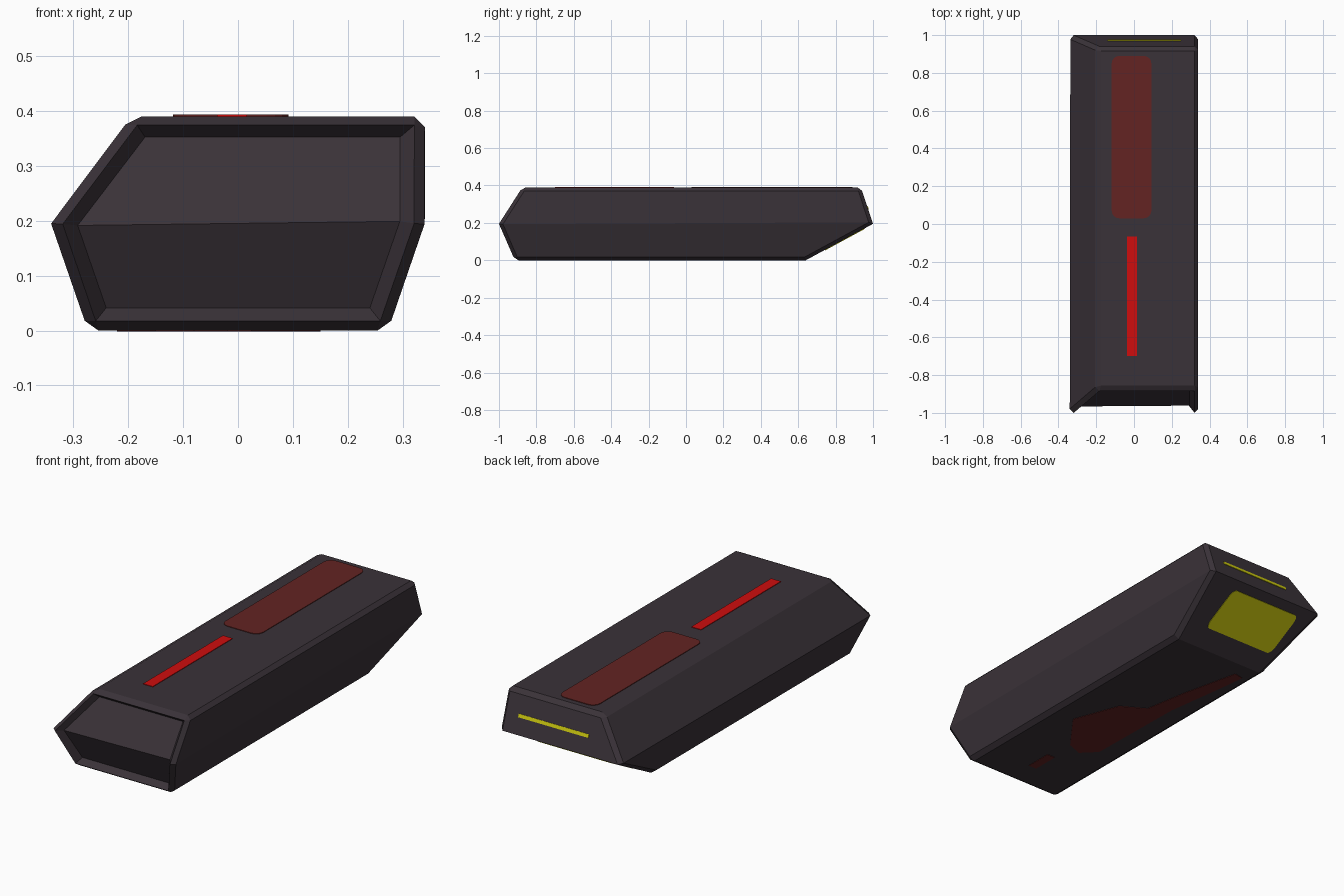
import bpy, bmesh, math
from mathutils import Vector

if "Cube" in bpy.data.objects:
    bpy.data.objects.remove(bpy.data.objects["Cube"])

MID, TOP = 0.195, 0.39


def material(name, rgb):
    m = bpy.data.materials.new(name)
    m.diffuse_color = (*rgb, 1)
    m.use_nodes = True
    m.node_tree.nodes["Principled BSDF"].inputs["Base Color"].default_value = m.diffuse_color
    return m


charcoal = material("charcoal", (0.042, 0.032, 0.040))
dark_red = material("dark red", (0.125, 0.017, 0.016))
bright_red = material("bright red", (0.62, 0.004, 0.004))
yellow = material("yellow", (0.62, 0.60, 0.005))


def finish(bm, name, mat):
    bmesh.ops.recalc_face_normals(bm, faces=bm.faces[:])
    me = bpy.data.meshes.new(name)
    bm.to_mesh(me)
    bm.free()
    me.materials.append(mat)
    ob = bpy.data.objects.new(name, me)
    bpy.context.collection.objects.link(ob)
    return ob


# Body: cross-section run between wedge-shaped ends
section = [(-0.34, MID), (-0.273, 0), (0.273, 0), (0.34, MID), (0.34, TOP), (-0.194, TOP)]
front_y = {0: -0.915, MID: -1.0, TOP: -0.875}
back_y = {0: 0.64, MID: 1.0, TOP: 0.935}
bm = bmesh.new()
rings = [[bm.verts.new((x, ys[z], z)) for x, z in section] for ys in (front_y, back_y)]
n = len(section)
for i in range(n):
    j = (i + 1) % n
    bm.faces.new((rings[0][i], rings[0][j], rings[1][j], rings[1][i]))
for r in rings:
    bm.faces.new(r[0:4])
    bm.faces.new([r[3], r[4], r[5], r[0]])
bmesh.ops.recalc_face_normals(bm, faces=bm.faces[:])

# Chamfer the sharp edges, leaving the ridges around the middle crisp
sharp = [e for e in bm.edges
         if e.calc_face_angle() > math.radians(30)
         and not all(abs(v.co.z - MID) < 1e-4 for v in e.verts)]
bmesh.ops.bevel(bm, geom=sharp, offset=0.019, offset_type='OFFSET',
                segments=1, profile=0.5, affect='EDGES', clamp_overlap=True)
bmesh.ops.recalc_face_normals(bm, faces=bm.faces[:])

# Recess in the front end
front = sorted((f for f in bm.faces if f.normal.y < -0.3 and abs(f.normal.x) < 0.05),
               key=lambda f: -f.calc_area())[:2]
bmesh.ops.inset_region(bm, faces=front, thickness=0.026, use_even_offset=True, use_boundary=True)
for v in {v for f in front for v in f.verts}:
    v.co.y += 0.04
finish(bm, "body", charcoal)


# Thin painted plates
def plate(name, points, normal, mat, lift=0.003):
    normal = Vector(normal).normalized()
    bm = bmesh.new()
    face = bm.faces.new([bm.verts.new(Vector(p) - normal * lift) for p in points])
    ext = bmesh.ops.extrude_face_region(bm, geom=[face])
    for v in ext["geom"]:
        if isinstance(v, bmesh.types.BMVert):
            v.co += normal * lift * 2
    bmesh.ops.delete(bm, geom=[f for f in bm.faces if len(f.verts) < 3], context='FACES')
    return finish(bm, name, mat)


def rounded(x0, x1, y0, y1, r, steps=4):
    pts = []
    corners = [(x1 - r, y1 - r), (x0 + r, y1 - r), (x0 + r, y0 + r), (x1 - r, y0 + r)]
    for k, (cx, cy) in enumerate(corners):
        for s in range(steps + 1):
            a = math.pi / 2 * (k + s / steps)
            pts.append((cx + r * math.cos(a), cy + r * math.sin(a)))
    return pts


def box(x0, x1, y0, y1):
    return [(x0, y0), (x1, y0), (x1, y1), (x0, y1)]


# Top panel and light bar
plate("top_panel", [(x, y, TOP) for x, y in rounded(-0.118, 0.092, 0.03, 0.89, 0.04)],
      (0, 0, 1), dark_red)
plate("top_light_bar", [(x, y, TOP) for x, y in box(-0.038, 0.016, -0.70, -0.065)],
      (0, 0, 1), bright_red)

# Underside markings
blotch = [(0.15, -0.28), (0.06, -0.04), (-0.06, 0.03), (-0.10, 0.26), (-0.17, 0.56),
          (-0.22, 0.55), (-0.21, 0.45), (-0.16, 0.09), (-0.15, -0.44), (-0.08, -0.51),
          (0.0, -0.48)]
plate("underside_marking", [(x, y, 0) for x, y in blotch], (0, 0, -1), dark_red, 0.002)
plate("underside_strip", [(x, y, 0) for x, y in box(-0.02, 0.025, -0.76, -0.62)],
      (0, 0, -1), dark_red, 0.002)


# Rear lights follow the sloped end faces
def rear_y(z):
    if z < MID:
        return back_y[0] + (back_y[MID] - back_y[0]) * z / MID
    return back_y[MID] + (back_y[TOP] - back_y[MID]) * (z - MID) / (TOP - MID)


plate("lower_rear_light", [(x, rear_y(z), z) for x, z in rounded(-0.235, 0.17, 0.055, 0.17, 0.02)],
      (0, MID, -0.36), yellow)
plate("upper_rear_light", [(x, rear_y(z), z) for x, z in box(-0.14, 0.25, 0.272, 0.288)],
      (0, TOP - MID, 0.065), yellow)
